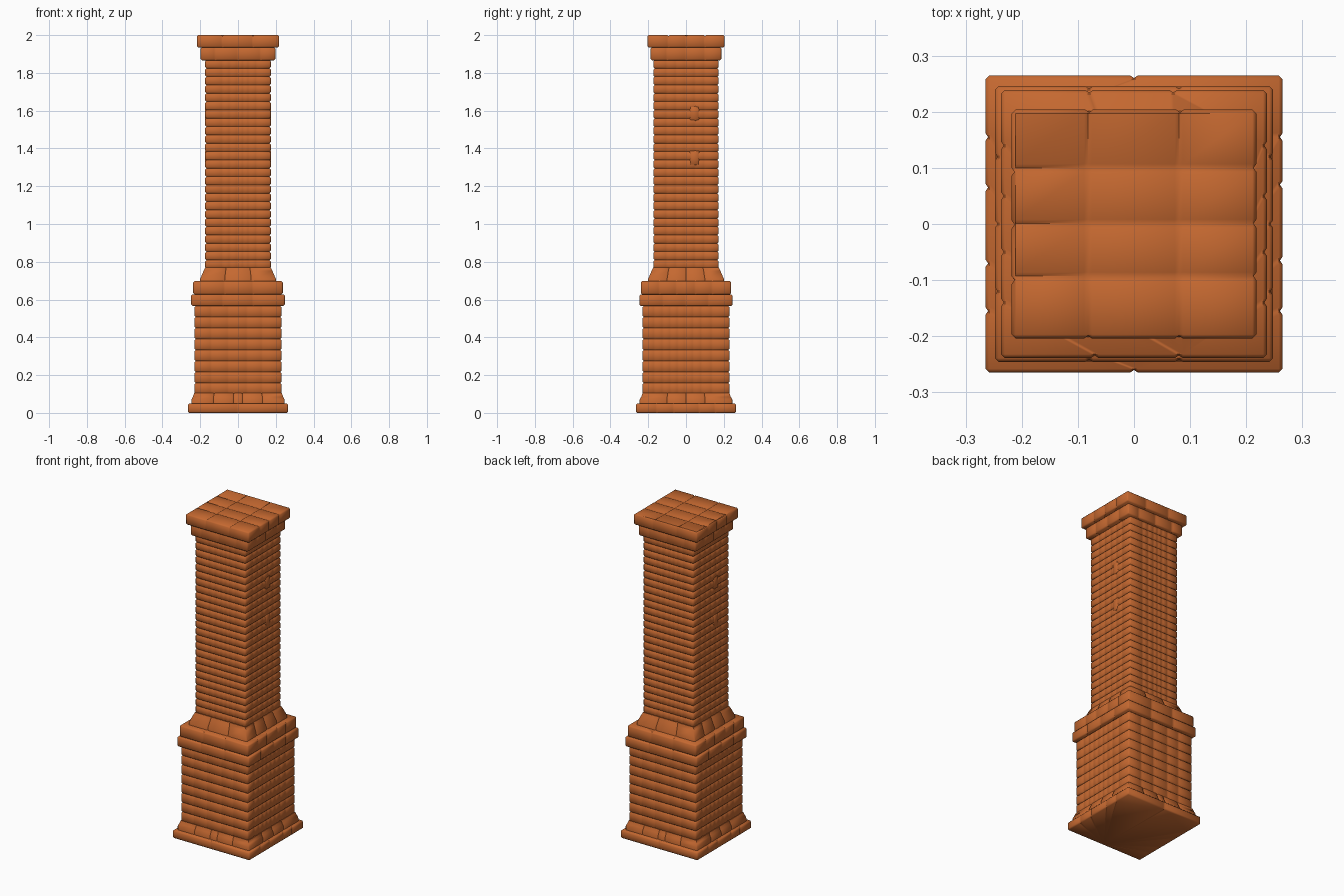
import bpy, bmesh

if "Cube" in bpy.data.objects:
    bpy.data.objects.remove(bpy.data.objects["Cube"])

B = 0.007  # rounded edge size of every brick

brick = bpy.data.materials.new("terracotta brick")
brick.diffuse_color = (0.56, 0.14, 0.03, 1)
brick.use_nodes = True
brick.node_tree.nodes["Principled BSDF"].inputs["Base Color"].default_value = brick.diffuse_color


def stops(h, joints):
    """Positions along one side: (coordinate, is_joint)."""
    out = [(-h + B, False)]
    for j in joints:
        out += [(j - B, False), (j, True), (j + B, False)]
    return out + [(h - B, False)]


def outline(hx, hy, inset, jx, jy, notch):
    """Closed cross-section with chamfered corners and notched joints."""
    pts = []
    for k in range(4):
        along, across = (hx, hy) if k % 2 == 0 else (hy, hx)
        for t, joint in stops(along, jx if k % 2 == 0 else jy):
            # taper the side along with the inset beyond the edge rounding
            if inset > B:
                t *= (along - inset) / (along - B)
            d = across - inset - (notch if joint else 0)
            pts.append(((t, -d), (d, t), (-t, d), (-d, -t))[k])
    return pts


def masonry(name, hx, hy, rings, jx=(), jy=(), notch=0.005, paved=False):
    """Loft the outline through rings of (height, inset, show joints)."""
    bm = bmesh.new()
    loops = []
    for z, inset, joints in rings:
        pts = outline(hx, hy, inset, jx, jy, notch if joints else 0)
        loops.append([bm.verts.new((x, y, z)) for x, y in pts])
    for a, b in zip(loops, loops[1:]):
        for i in range(len(a)):
            j = (i + 1) % len(a)
            bm.faces.new((a[i], a[j], b[j], b[i]))
    bm.faces.new(loops[0][::-1])
    if paved:
        # top surface split into slabs by shallow grooves
        z = rings[-1][0]
        grid = [[bm.verts.new((x, y, z - (0.005 if (gx or gy) else 0)))
                 for x, gx in stops(hx, jx)] for y, gy in stops(hy, jy)]
        for r, s in zip(grid, grid[1:]):
            for i in range(len(r) - 1):
                bm.faces.new((r[i], r[i + 1], s[i + 1], s[i]))
        for v in loops[-1]:
            if any(abs(v.co.x - j) < 1e-5 for j in jx) or any(abs(v.co.y - j) < 1e-5 for j in jy):
                v.co.z -= 0.005
    else:
        bm.faces.new(loops[-1])
    bmesh.ops.remove_doubles(bm, verts=bm.verts, dist=0.0005)
    bmesh.ops.recalc_face_normals(bm, faces=bm.faces)
    me = bpy.data.meshes.new(name)
    bm.to_mesh(me)
    bm.free()
    me.materials.append(brick)
    ob = bpy.data.objects.new(name, me)
    bpy.context.collection.objects.link(ob)
    bpy.ops.object.select_all(action='DESELECT')
    ob.select_set(True)
    bpy.context.view_layer.objects.active = ob
    bpy.ops.object.shade_smooth_by_angle(angle=1.0)
    return ob


def courses(z0, z1, n=1):
    """Ring heights for n stacked brick courses."""
    h = (z1 - z0) / n
    rings = [(z0, B, False)]
    for i in range(n):
        z = z0 + i * h
        rings += [(z + B, 0, True), (z + h - B, 0, True), (z + h, B, False)]
    return rings


# Base
masonry("plinth", 0.265, 0.265, courses(0, 0.05), (0,), (-0.155, -0.065, 0.07, 0.155))
masonry("plinth_step", 0.247, 0.245,
        [(0.045, 0, True), (0.07, 0, True), (0.085, 0.008, True), (0.105, 0.015, True)],
        (-0.13, -0.024, 0.024, 0.13), (-0.1, 0, 0.1))
masonry("pedestal", 0.231, 0.231, courses(0.10, 0.566, 8),
        (-0.14, -0.05, 0.05, 0.13), (-0.165, -0.12, -0.08, -0.04, 0, 0.04, 0.085, 0.14), 0.004)

# Mouldings above the pedestal
masonry("pedestal_band", 0.248, 0.246, courses(0.566, 0.627), (-0.08, 0.08), (-0.12, 0, 0.12))
masonry("pedestal_top_band", 0.237, 0.239, courses(0.627, 0.697), (-0.07, 0.08),
        (-0.14, -0.05, 0.05, 0.14))
masonry("sloped_collar", 0.202, 0.202,
        [(0.69, 0, True), (0.71, 0.002, True), (0.752, 0.02, True), (0.77, 0.028, True)],
        (-0.07, 0.07), (-0.1, 0, 0.1))

# Tall shaft
masonry("shaft", 0.174, 0.173, courses(0.765, 1.868, 25),
        (-0.08, -0.04, 0, 0.03, 0.06, 0.1), (-0.1, -0.05, 0, 0.05, 0.1), 0.004)

# Slightly proud bricks on both sides of the shaft
for side in (1, -1):
    for z in (1.31, 1.545):
        ob = masonry("proud_brick", 0.02, 0.026, courses(z, z + 0.08))
        ob.location = (side * 0.156, side * 0.045, 0)

# Capital
masonry("capital_lower", 0.198, 0.187, courses(1.866, 1.936), (-0.12, 0, 0.12), (-0.1, 0, 0.1))
masonry("capital_slab", 0.218, 0.204, courses(1.934, 2.0), (-0.082, 0.08),
        (-0.093, 0.001, 0.1), paved=True)
